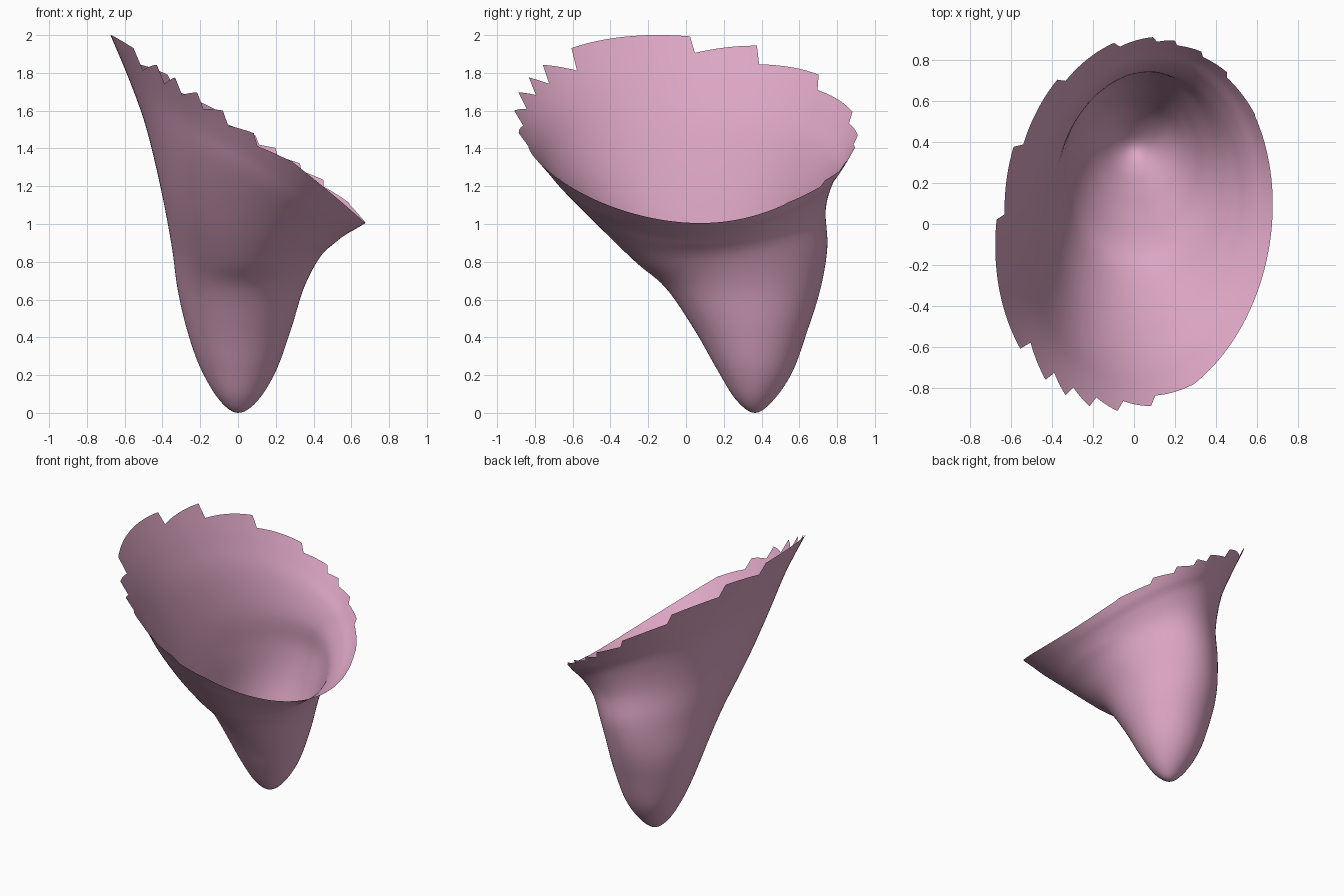
import bpy, bmesh, math

if "Cube" in bpy.data.objects:
    bpy.data.objects.remove(bpy.data.objects["Cube"])

# Each level: left x,z / right x,z / front y,z / back y,z / skew of the oval
LEVELS = [
    (0, 0, 0, 0, .37, 0, .37, 0, 0),
    (-.10, .07, .10, .06, .27, .07, .47, .07, 0),
    (-.20, .24, .20, .22, .17, .23, .57, .22, 0),
    (-.27, .44, .28, .44, .05, .44, .65, .44, 0),
    (-.32, .66, .35, .66, -.10, .66, .72, .66, 0),
    (-.35, .90, .44, .83, -.26, .80, .76, .88, .02),
    (-.40, 1.18, .52, .905, -.47, 1.01, .75, 1.09, .05),
    (-.48, 1.50, .575, .945, -.68, 1.24, .79, 1.28, .08),
    (-.57, 1.75, .63, .975, -.79, 1.39, .85, 1.40, .09),
    (-.675, 2.0, .675, 1.0, -.905, 1.55, .905, 1.51, .10),
]
# Angles where the ragged rim steps down, walking away from the tall left side
BACK_STEPS = [172, 149, 123, 98, 82, 73, 61, 48, 30]
FRONT_STEPS = [216, 231, 241, 252, 264, 278, 295]
COLS, SUB = 360, 6


def level_at(t):
    """Catmull-Rom blend of the level table."""
    i = min(int(t), len(LEVELS) - 2)
    f = t - i
    b, c = LEVELS[i], LEVELS[i + 1]
    # the mirrored first ring rounds the tip
    a = LEVELS[i - 1] if i else (.10, .07, -.10, .06, .47, .07, .27, .07, 0)
    d = LEVELS[i + 2] if i + 2 < len(LEVELS) else [2 * q - p for p, q in zip(b, c)]
    return [q + .5 * f * (r - p + f * (2 * p - 5 * q + 4 * r - s + f * (3 * (q - r) + s - p)))
            for p, q, r, s in zip(a, b, c, d)]


def lobe(ang, deg, power):
    return max(0, math.cos(ang - math.radians(deg))) ** power


def surface_point(t, ang):
    xl, zl, xr, zr, yf, zf, yb, zb, skew = level_at(t)
    c, s = math.cos(ang), math.sin(ang)
    x = (xl + xr) / 2 + (xr - xl) / 2 * c
    y = (yf + yb) / 2 + (yb - yf) / 2 * s + skew * c
    mx, my = (zl + zr) / 2, (zf + zb) / 2
    z = (mx + my) / 2 + (zr - zl) / 2 * c + (zb - zf) / 2 * s + (mx - my) / 2 * math.cos(2 * ang)
    # narrower waist and higher rim at the back right, fuller front left
    push = (-.035 * lobe(ang, 46, 5) * math.exp(-((t - 5.3) / 1.2) ** 2)
            + .03 * lobe(ang, 225, 5) * math.exp(-((t - 6) / 1.3) ** 2))
    z += .06 * lobe(ang, 48, 6) * (t / 9) ** 4
    return x + push * c, y + push * s, z


def rim_offset(deg):
    """How far the rim is raised or cut at this angle (in levels)."""
    back = 30 <= deg < 172
    steps = BACK_STEPS if back else FRONT_STEPS
    for a, b in zip(steps, steps[1:]):
        if min(a, b) <= deg < max(a, b):
            return (.08 if back else -.02) - .45 * (1 - (deg - a) / (b - a))
    return 0


# Open funnel shell
bm = bmesh.new()
tip = bm.verts.new(surface_point(0, 0))
top = len(LEVELS) - 1
rows = []
for k in range(1, top * SUB + 1):
    row = []
    for j in range(COLS):
        deg = j * 360 / COLS
        t = k / SUB
        t += rim_offset(deg) * max(0, t - (top - 1))
        row.append(bm.verts.new(surface_point(t, math.radians(deg))))
    rows.append(row)
for j in range(COLS):
    n = (j + 1) % COLS
    bm.faces.new((tip, rows[0][n], rows[0][j]))
    for lo, hi in zip(rows, rows[1:]):
        bm.faces.new((lo[j], lo[n], hi[n], hi[j]))
for f in bm.faces:
    f.smooth = True

mesh = bpy.data.meshes.new("funnel_shell")
bm.to_mesh(mesh)
bm.free()
pink = bpy.data.materials.new("mauve pink")
pink.diffuse_color = (.72, .38, .55, 1)
pink.use_nodes = True
pink.node_tree.nodes["Principled BSDF"].inputs["Base Color"].default_value = pink.diffuse_color
mesh.materials.append(pink)
shell = bpy.data.objects.new("funnel_shell", mesh)
bpy.context.collection.objects.link(shell)

# Rest on the ground and centre
xs, ys, zs = zip(*[v.co for v in mesh.vertices])
shell.location = (-(min(xs) + max(xs)) / 2, -(min(ys) + max(ys)) / 2, -min(zs))
